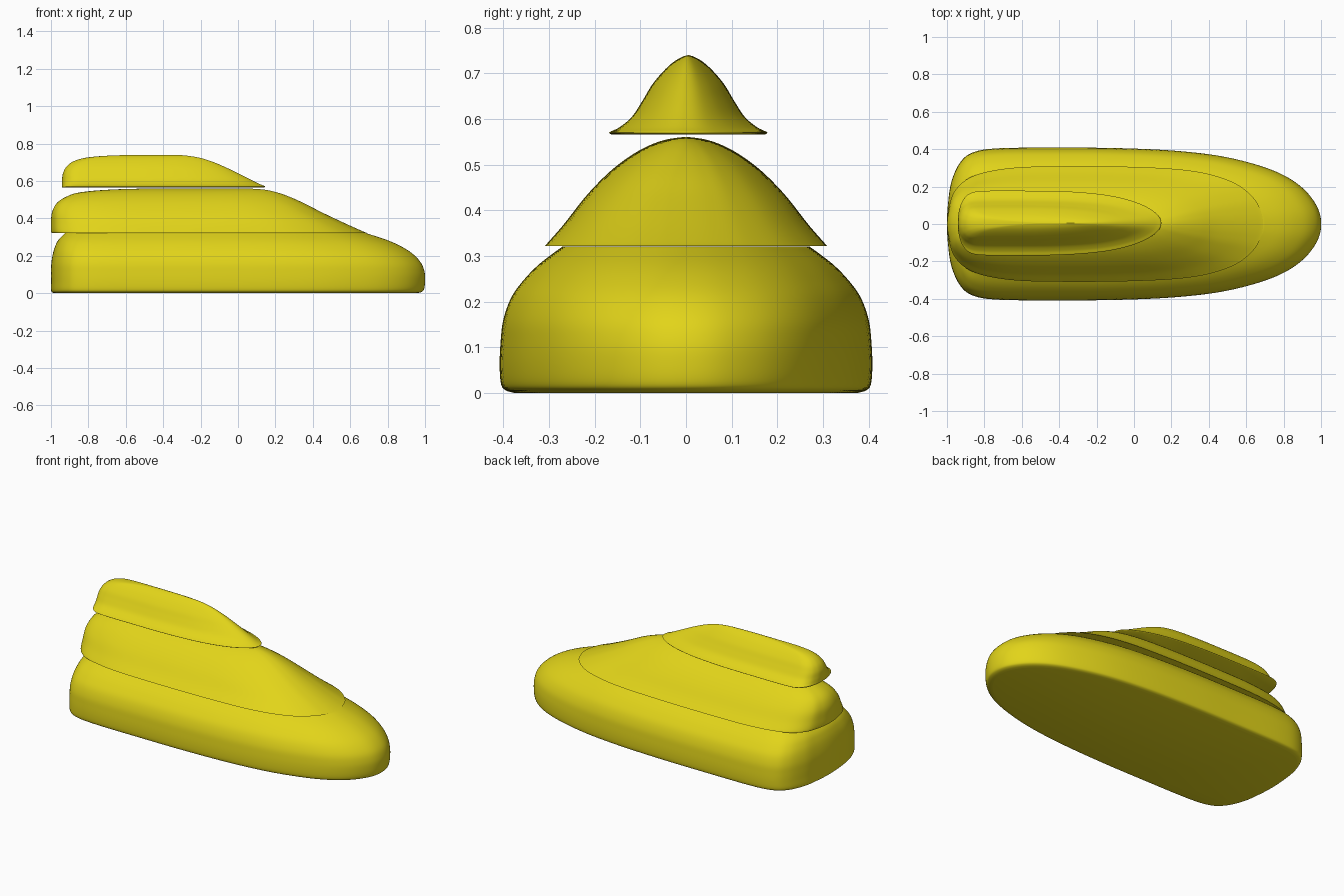
import bpy, bmesh

if "Cube" in bpy.data.objects:
    bpy.data.objects.remove(bpy.data.objects["Cube"])


def spline(pts, steps, closed=False):
    """Catmull-Rom curve through tuples of any size."""
    n = len(pts)
    out = []
    for i in range(n if closed else n - 1):
        ids = (i - 1, i, i + 1, i + 2)
        a, b, c, d = [pts[k % n] if closed else pts[min(max(k, 0), n - 1)] for k in ids]
        for s in range(steps):
            t = s / steps
            out.append(tuple(
                0.5 * (2 * q + (r - p) * t + (2 * p - 5 * q + 4 * r - w) * t * t
                       + (3 * q - p - 3 * r + w) * t ** 3)
                for p, q, r, w in zip(a, b, c, d)))
    if not closed:
        out.append(pts[-1])
    return out


yellow = bpy.data.materials.new("yellow")
yellow.diffuse_color = (0.76, 0.66, 0.01, 1)
yellow.use_nodes = True
yellow.node_tree.nodes["Principled BSDF"].inputs["Base Color"].default_value = yellow.diffuse_color


def hull(name, half_outline, levels, y0=0.0):
    """Stack scaled plan outlines; levels are (z, stern x, bow x, half width)."""
    x0, x1 = half_outline[0][0], half_outline[-1][0]
    w = max(p[1] for p in half_outline)
    half = [((x - x0) / (x1 - x0), y / w) for x, y in half_outline]
    ring = spline(half + [(u, -v) for u, v in half[-2:0:-1]], 8, True)
    bm = bmesh.new()
    rows = []
    for z, a, b, hw in spline(levels, 5):
        rows.append([bm.verts.new((a + (b - a) * u, y0 + hw * v, z)) for u, v in ring])
    n = len(ring)
    for lo, hi in zip(rows, rows[1:]):
        for i in range(n):
            j = (i + 1) % n
            bm.faces.new((lo[i], lo[j], hi[j], hi[i]))
    bm.faces.new(rows[0])
    bm.faces.new(rows[-1])
    bmesh.ops.remove_doubles(bm, verts=bm.verts, dist=0.00005)
    bmesh.ops.recalc_face_normals(bm, faces=bm.faces)
    me = bpy.data.meshes.new(name)
    bm.to_mesh(me)
    bm.free()
    me.materials.append(yellow)
    ob = bpy.data.objects.new(name, me)
    bpy.context.collection.objects.link(ob)
    bpy.ops.object.select_all(action='DESELECT')
    ob.select_set(True)
    bpy.context.view_layer.objects.active = ob
    bpy.ops.object.shade_smooth_by_angle(angle=0.7)
    return ob


# Lower hull: rounded bow, blunt stern
hull("lower_hull",
     [(-1, 0), (-.993, .12), (-.975, .23), (-.93, .33), (-.86, .385), (-.72, .407),
      (-.4, .41), (-.1, .408), (.2, .395), (.45, .367), (.65, .32), (.8, .262),
      (.91, .185), (.98, .09), (1, 0)],
     [(0, -.985, .955, .375), (.006, -.995, .98, .395), (.02, -1, .994, .405),
      (.06, -1, 1, .408), (.11, -1, .998, .406), (.16, -.998, .98, .4),
      (.21, -.99, .935, .382), (.25, -.978, .873, .353), (.285, -.96, .795, .318),
      (.321, -.925, .685, .27)])

# Middle deck: long ridge sloping down to the bow
hull("middle_deck",
     [(-1, 0), (-.99, .09), (-.96, .18), (-.89, .247), (-.78, .285), (-.6, .308),
      (-.3, .313), (0, .309), (.25, .295), (.42, .265), (.55, .215), (.64, .14),
      (.678, .07), (.69, 0)],
     [(.322, -.995, .69, .309), (.332, -1, .665, .3), (.37, -1, .58, .267),
      (.43, -.995, .453, .22), (.48, -.97, .355, .172), (.515, -.92, .277, .128),
      (.54, -.84, .205, .085), (.555, -.66, .13, .043), (.561, -.4, .02, 0)])

# Upper deck: bell-shaped section with a flared rim
hull("upper_deck",
     [(-.94, 0), (-.935, .06), (-.915, .12), (-.875, .16), (-.8, .173), (-.6, .174),
      (-.4, .172), (-.22, .16), (-.08, .138), (.04, .1), (.12, .05), (.145, 0)],
     [(.566, -.94, .14, .168), (.571, -.942, .145, .172), (.582, -.942, .12, .15),
      (.605, -.941, .073, .123), (.64, -.936, .003, .1), (.675, -.918, -.07, .079),
      (.705, -.88, -.142, .054), (.725, -.81, -.21, .032), (.736, -.68, -.28, .013),
      (.74, -.5, -.34, 0)], 0.005)
